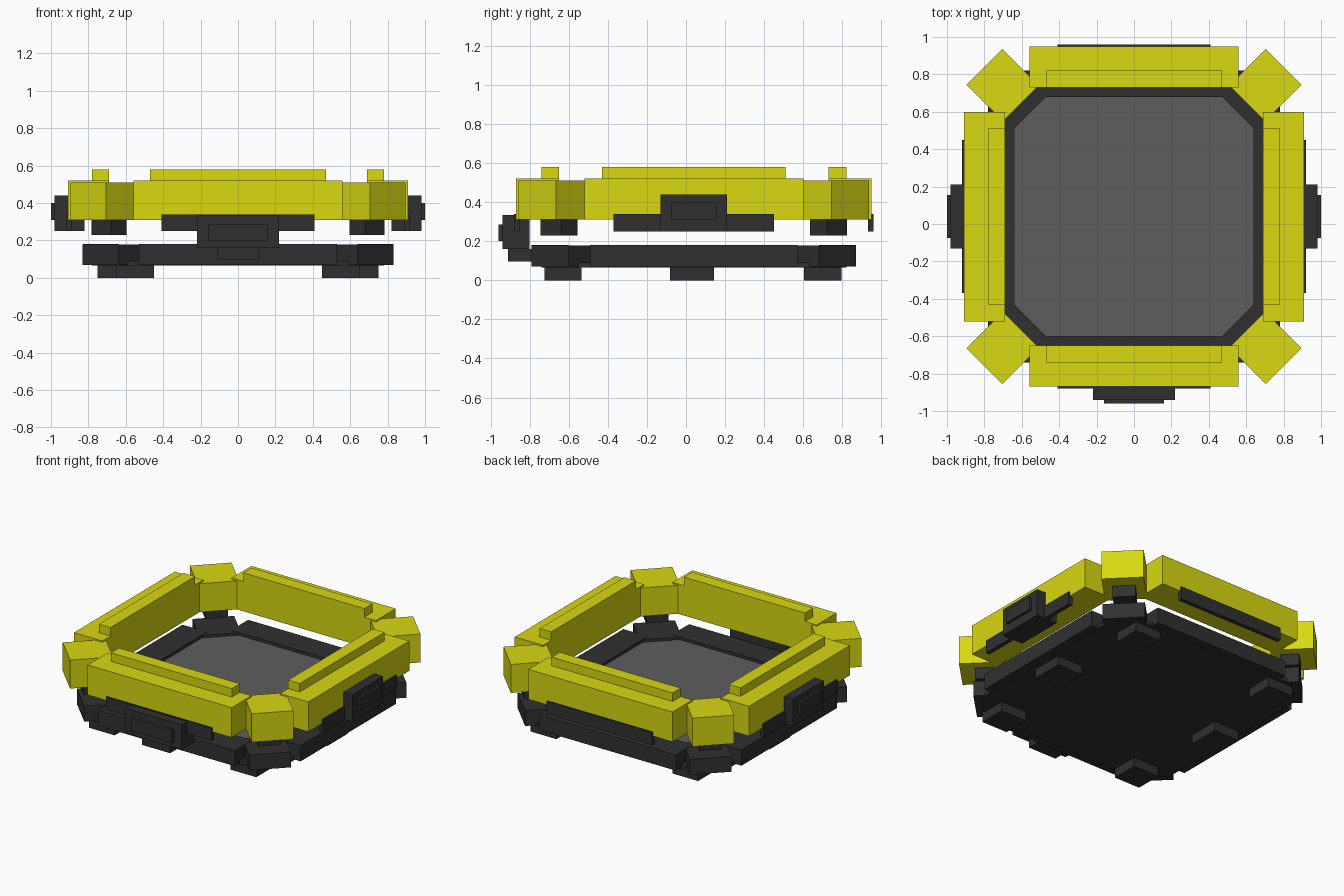
import bpy, bmesh
from math import radians
from mathutils import Matrix, Vector

if "Cube" in bpy.data.objects:
    bpy.data.objects.remove(bpy.data.objects["Cube"])


def material(name, rgb):
    m = bpy.data.materials.new(name)
    m.use_nodes = True
    m.diffuse_color = (*rgb, 1)
    m.node_tree.nodes["Principled BSDF"].inputs["Base Color"].default_value = (*rgb, 1)
    return m


YELLOW = material("yellow", (0.69, 0.69, 0.006))
DARK = material("charcoal", (0.03, 0.03, 0.03))
GREY = material("floor grey", (0.11, 0.11, 0.11))
CENTRE = Matrix.Translation((0, 0.04, 0))   # the frame sits slightly behind the origin


def finish(name, bm, mats):
    bmesh.ops.recalc_face_normals(bm, faces=bm.faces)
    mesh = bpy.data.meshes.new(name)
    bm.to_mesh(mesh)
    bm.free()
    for m in mats:
        mesh.materials.append(m)
    ob = bpy.data.objects.new(name, mesh)
    bpy.context.collection.objects.link(ob)
    return ob


def box(name, x, y, z, mat, turn=0):
    """Box from (low, high) ranges, turned about the frame's centre."""
    bm = bmesh.new()
    bmesh.ops.create_cube(bm, size=1)
    for v in bm.verts:
        v.co = Vector([(r[0] + r[1]) / 2 + c * (r[1] - r[0]) for r, c in zip((x, y, z), v.co)])
    bm.transform(CENTRE @ Matrix.Rotation(radians(turn), 4, "Z"))
    return finish(name, bm, [mat])


def octagon(name, half, cut, z, mats):
    """Square slab with cut corners; the last material goes on its top."""
    bm = bmesh.new()
    s = half - cut
    ring = [(s, half), (half, s), (half, -s), (s, -half),
            (-s, -half), (-half, -s), (-half, s), (-s, half)]
    base = bm.faces.new([bm.verts.new((px, py, z[0])) for px, py in ring])
    up = bmesh.ops.extrude_face_region(bm, geom=[base])["geom"]
    bmesh.ops.translate(bm, verts=[v for v in up if isinstance(v, bmesh.types.BMVert)],
                        vec=(0, 0, z[1] - z[0]))
    bm.transform(CENTRE)
    bm.normal_update()
    for f in bm.faces:
        if f.calc_center_median().z > z[1] - 0.001:
            f.material_index = len(mats) - 1
    return finish(name, bm, mats)


# Base plate and inner floor
octagon("base_plate", 0.78, 0.16, (0.065, 0.09), [DARK])
octagon("floor_panel", 0.66, 0.18, (0.08, 0.16), [DARK, GREY])

# Four sides, each modelled facing the front then turned into place
for side, turn in (("front", 0), ("left", 90), ("back", 180), ("right", 270)):
    box(side + "_upper_bar", (-0.56, 0.56), (-0.91, -0.69), (0.31, 0.52), YELLOW, turn)
    box(side + "_ridge", (-0.47, 0.47), (-0.78, -0.69), (0.52, 0.58), YELLOW, turn)
    box(side + "_lower_bar", (-0.53, 0.53), (-0.83, -0.64), (0.07, 0.18), DARK, turn)
    box(side + "_trim_strip", (-0.41, 0.41), (-0.92, -0.89), (0.25, 0.34), DARK, turn)

# Corner blocks, measured along the diagonal
for i, corner in enumerate(("front_left", "back_left", "back_right", "front_right")):
    turn = 45 + 90 * i
    box(corner + "_upper_block", (-0.135, 0.135), (-1.132, -0.855), (0.31, 0.51), YELLOW, turn)
    box(corner + "_spacer", (-0.073, 0.073), (-1.035, -0.915), (0.23, 0.31), DARK, turn)
    box(corner + "_lower_block", (-0.135, 0.135), (-1.04, -0.785), (0.07, 0.178), DARK, turn)

# Side latches
for side, turn in (("left", 90), ("right", 270)):
    box(side + "_latch", (-0.17, 0.17), (-0.98, -0.82), (0.25, 0.44), DARK, turn)
    box(side + "_latch_plate", (-0.115, 0.115), (-1.0, -0.97), (0.31, 0.40), DARK, turn)

# Front latch with its lower tongue
box("front_latch", (-0.22, 0.22), (-0.98, -0.84), (0.16, 0.335), DARK)
box("front_latch_plate", (-0.16, 0.16), (-1.0, -0.97), (0.2, 0.285), DARK)
box("front_latch_tongue", (-0.11, 0.11), (-0.95, -0.82), (0.095, 0.16), DARK)

# Six feet, mirrored left and right
for side, s in (("left", 1), ("right", -1)):
    for row, y, w, inner in (("front", -0.67, 0.095, 0.45), ("middle", -0.01, 0.113, 0.55),
                             ("back", 0.66, 0.095, 0.45)):
        xs = sorted((s * inner, s * (inner + 0.2)))
        box(f"{row}_{side}_foot", xs, (y - w, y + w), (0, 0.07), DARK)
